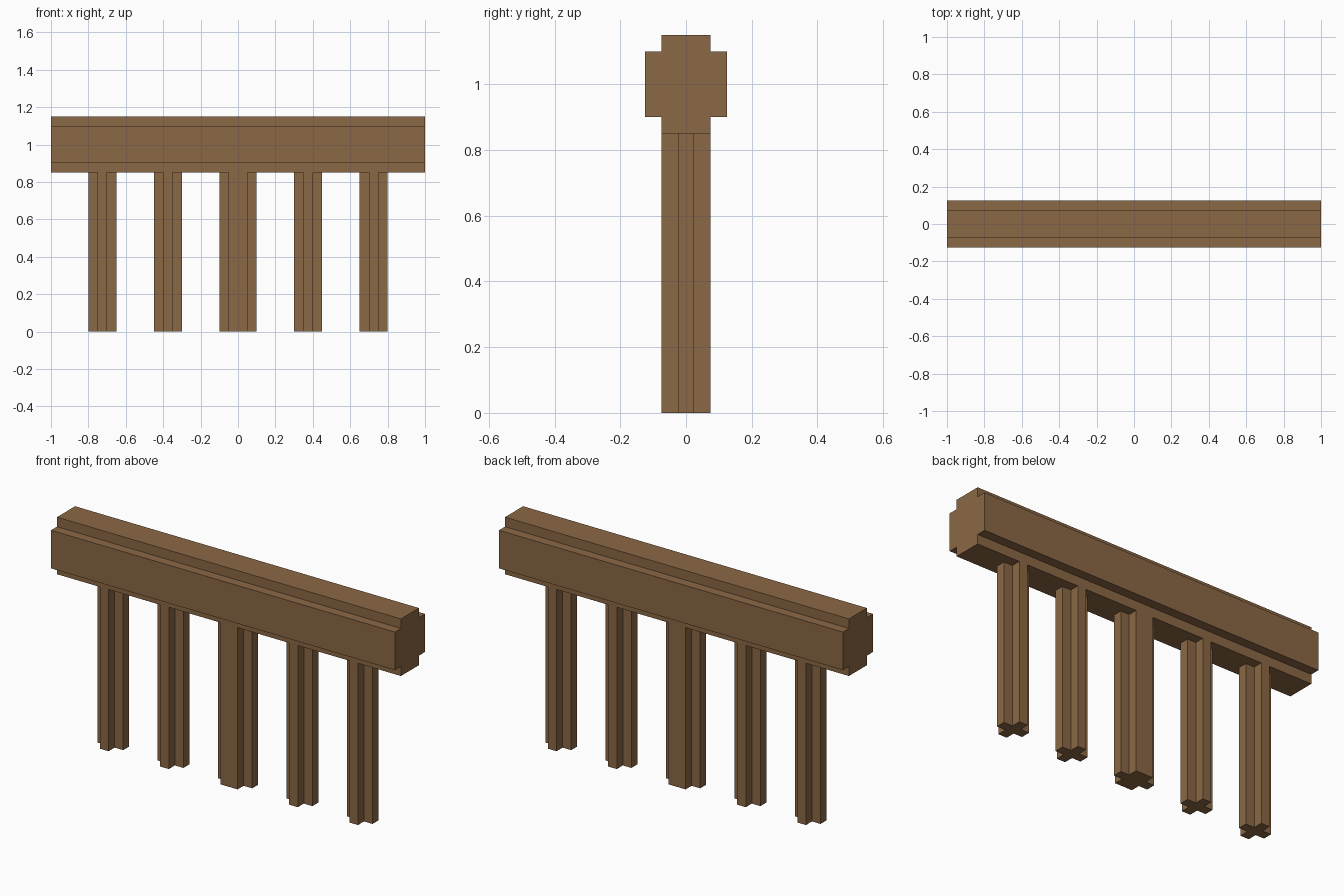
import bpy
from mathutils import Matrix

if "Cube" in bpy.data.objects:
    bpy.data.objects.remove(bpy.data.objects["Cube"])

wood = bpy.data.materials.new("brown wood")
wood.diffuse_color = (0.258, 0.138, 0.060, 1)
wood.use_nodes = True
wood.node_tree.nodes["Principled BSDF"].inputs["Base Color"].default_value = wood.diffuse_color


def cross_profile(w, h, iw, ih):
    """Plus-shaped outline: outer half sizes w, h and inner notch corners iw, ih."""
    return [(w, -ih), (w, ih), (iw, ih), (iw, h), (-iw, h), (-iw, ih),
            (-w, ih), (-w, -ih), (-iw, -ih), (-iw, -h), (iw, -h), (iw, -ih)]


def extrude(name, profile, length, matrix):
    """Prism along local z from 0 to length, placed by matrix."""
    n = len(profile)
    verts = [(x, y, z) for z in (0, length) for x, y in profile]
    faces = [tuple(reversed(range(n))), tuple(range(n, 2 * n))]
    faces += [(i, (i + 1) % n, (i + 1) % n + n, i + n) for i in range(n)]
    mesh = bpy.data.meshes.new(name)
    mesh.from_pydata(verts, [], faces)
    mesh.transform(matrix)
    mesh.materials.append(wood)
    obj = bpy.data.objects.new(name, mesh)
    bpy.context.collection.objects.link(obj)
    return obj


# Top rail: local x, y, z become world y, z, x
to_x = Matrix(((0, 0, 1, -1), (1, 0, 0, 0), (0, 1, 0, 1.0), (0, 0, 0, 1)))
extrude("top_rail", cross_profile(0.125, 0.15, 0.075, 0.1), 2, to_x)

# Posts: wide one in the centre, two narrow ones on each side
extrude("centre_post", cross_profile(0.1, 0.075, 0.05, 0.025), 0.85, Matrix())
for side, s in (("left", -1), ("right", 1)):
    for place, x in (("inner", 0.375), ("outer", 0.725)):
        extrude(f"{side}_{place}_post", cross_profile(0.075, 0.075, 0.025, 0.025),
                0.85, Matrix.Translation((s * x, 0, 0)))
